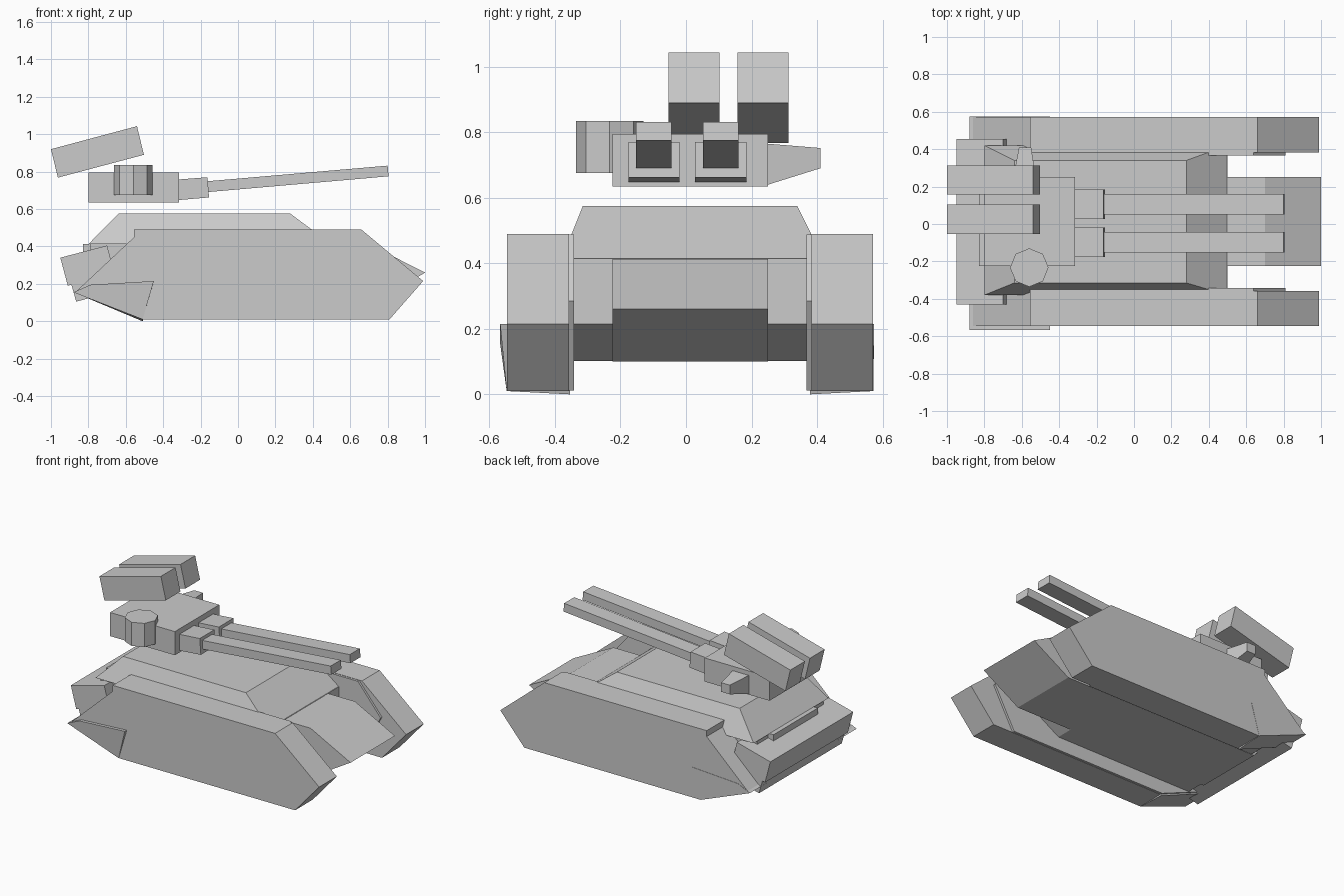
import bpy, bmesh, math

MID = 0.0125  # y of the vehicle's centre plane


def loft(name, a, b):
    """Solid between two matching rings of 3D points."""
    bm = bmesh.new()
    ra = [bm.verts.new(p) for p in a]
    rb = [bm.verts.new(p) for p in b]
    n = len(a)
    bm.faces.new(ra)
    bm.faces.new(rb[::-1])
    for i in range(n):
        j = (i + 1) % n
        bm.faces.new((ra[j], ra[i], rb[i], rb[j]))
    bmesh.ops.recalc_face_normals(bm, faces=bm.faces)
    me = bpy.data.meshes.new(name)
    bm.to_mesh(me)
    bm.free()
    ob = bpy.data.objects.new(name, me)
    bpy.context.collection.objects.link(ob)
    return ob


def prism(name, profile, y0, y1):
    """Extrude an (x, z) side profile from y0 to y1."""
    return loft(name, [(x, y0, z) for x, z in profile],
                [(x, y1, z) for x, z in profile])


def rect(x0, x1, y0, y1, z):
    return [(x0, y0, z), (x1, y0, z), (x1, y1, z), (x0, y1, z)]


# Track housings with thin inner plates and rear wedges
track = [(-0.87, 0.155), (-0.51, 0.01), (0.81, 0.01), (0.99, 0.215),
         (0.66, 0.49), (-0.555, 0.49), (-0.555, 0.45)]
plate = [(-0.86, 0.155), (-0.51, 0.012), (0.66, 0.012), (0.81, 0.285),
         (0.64, 0.488), (-0.555, 0.488), (-0.555, 0.45)]
wedge = [(-0.88, 0.155), (-0.79, 0.195), (-0.45, 0.215), (-0.51, 0.0)]
for side, s in (("right", -1), ("left", 1)):
    prism("track_" + side, track, MID + s * 0.37, MID + s * 0.559)
    prism("inner_plate_" + side, plate, MID + s * 0.355, MID + s * 0.37)
    out = 0.58 if s < 0 else 0.561
    loft("rear_wedge_" + side,
         [(x, MID + s * 0.366, z) for x, z in wedge],
         [(x, MID + s * (out if z > 0.1 else 0.56), z + (0 if z > 0.1 else 0.01))
          for x, z in wedge])

# Hull: central body with pointed nose, wider body, sloped upper deck
prism("hull_centre", [(-0.74, 0.1), (0.73, 0.1), (1.0, 0.26), (0.7, 0.413),
                      (-0.83, 0.413), (-0.83, 0.2)], -0.225, 0.25)
prism("hull_body", [(-0.72, 0.102), (0.31, 0.102), (0.5, 0.215), (0.5, 0.415),
                    (-0.79, 0.415), (-0.79, 0.2)], MID - 0.355, MID + 0.355)
loft("upper_deck", rect(-0.80, 0.5, -0.38, 0.42, 0.412),
     rect(-0.64, 0.28, -0.315, 0.34, 0.575))

# Rear storage bin and the slab under it
prism("rear_bin", [(-0.95, 0.34), (-0.70, 0.405), (-0.66, 0.255), (-0.91, 0.19)],
      -0.43, 0.455)
prism("rear_slab", [(-0.895, 0.21), (-0.865, 0.105), (-0.62, 0.17), (-0.65, 0.27)],
      -0.43, 0.455)

# Turret
loft("turret", rect(-0.80, -0.315, -0.225, 0.25, 0.635),
     rect(-0.80, -0.315, -0.225, 0.25, 0.795))

# Tapered pod on the turret's left side
prism_in = [(-0.645, 0.25, 0.64), (-0.525, 0.25, 0.64),
            (-0.525, 0.25, 0.765), (-0.645, 0.25, 0.765)]
prism_out = [(-0.615, 0.41, 0.69), (-0.55, 0.41, 0.69),
             (-0.55, 0.41, 0.752), (-0.615, 0.41, 0.752)]
loft("side_pod", prism_in, prism_out)

# Eight-sided drum on the turret's right side
ring = [(-0.56 + 0.103 * math.cos(i * math.pi / 4),
         -0.233 + 0.103 * math.sin(i * math.pi / 4)) for i in range(8)]
loft("drum", [(x, y, 0.675) for x, y in ring], [(x, y, 0.835) for x, y in ring])

# Twin guns: mantlet and raised square barrel
for side, y in (("right", -0.098), ("left", 0.106)):
    prism("gun_mantlet_" + side, [(-0.33, 0.647), (-0.155, 0.662),
                                  (-0.163, 0.77), (-0.33, 0.757)],
          y - 0.078, y + 0.078)
    prism("gun_barrel_" + side, [(-0.17, 0.69), (0.805, 0.775),
                                 (0.80, 0.832), (-0.17, 0.748)],
          y - 0.054, y + 0.054)

# Twin tilted launcher boxes
for side, y in (("right", 0.025), ("left", 0.235)):
    prism("launcher_" + side, [(-1.0, 0.92), (-0.54, 1.043),
                               (-0.503, 0.89), (-0.963, 0.768)],
          y - 0.078, y + 0.078)
